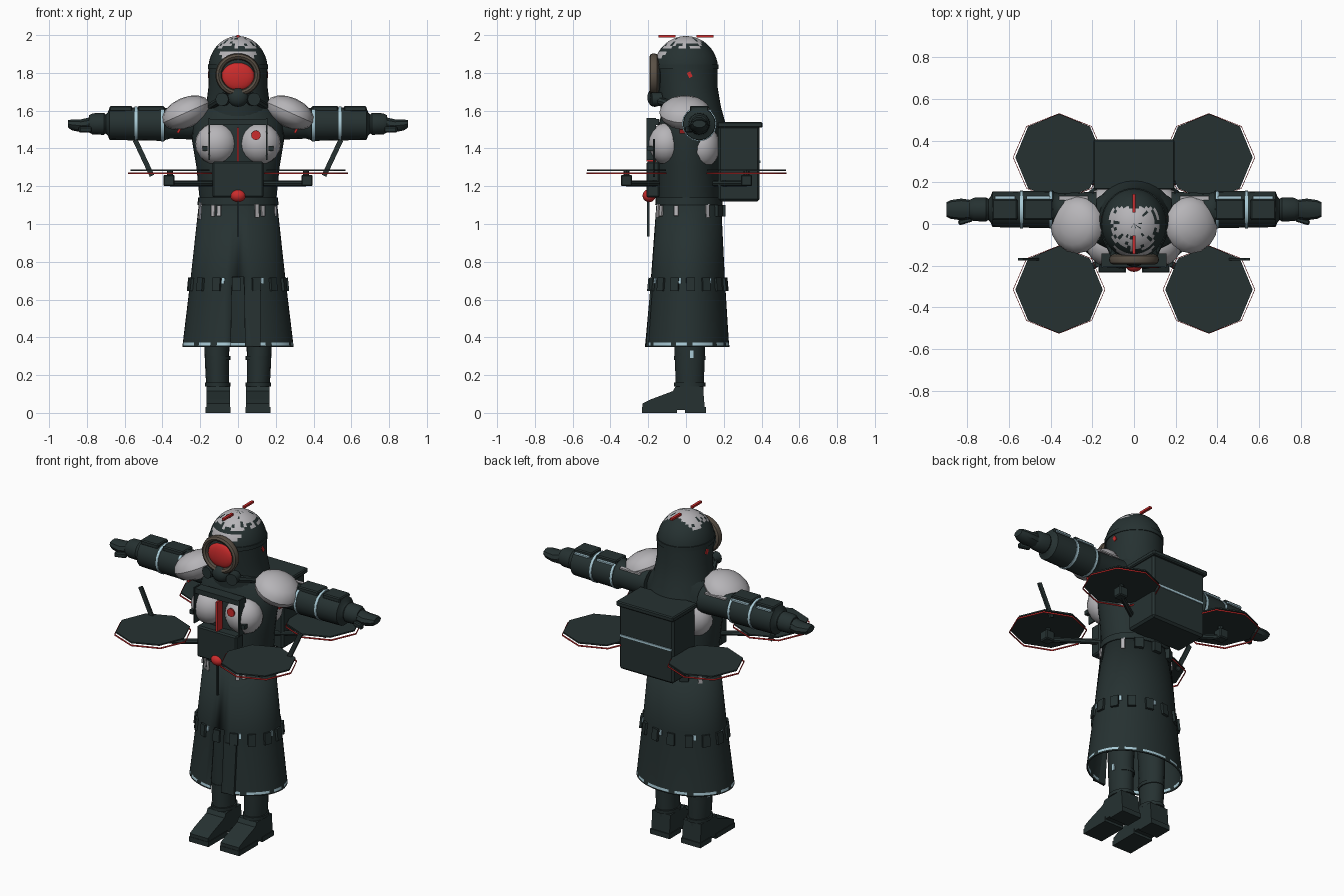
import bpy, bmesh, math, random
from mathutils import Vector, Matrix

random.seed(4)
if bpy.data.objects.get("Cube"):
    bpy.data.objects.remove(bpy.data.objects["Cube"])


def material(name, rgb):
    m = bpy.data.materials.new(name)
    m.use_nodes = True
    m.diffuse_color = (*rgb, 1)
    node = m.node_tree.nodes["Principled BSDF"]
    node.inputs["Base Color"].default_value = (*rgb, 1)
    node.inputs["Roughness"].default_value = 0.8
    return m


dark = material("dark teal cloth", (0.019, 0.031, 0.031))
white = material("pale grey plate", (0.47, 0.46, 0.48))
red = material("signal red", (0.6, 0.025, 0.025))
blue = material("pale blue trim", (0.4, 0.6, 0.68))
brown = material("brown rim", (0.1, 0.08, 0.06))


def finish(bm, name, mats, smooth=True):
    bmesh.ops.recalc_face_normals(bm, faces=bm.faces[:])
    mesh = bpy.data.meshes.new(name)
    bm.to_mesh(mesh)
    bm.free()
    obj = bpy.data.objects.new(name, mesh)
    bpy.context.collection.objects.link(obj)
    for m in mats if isinstance(mats, list) else [mats]:
        mesh.materials.append(m)
    if smooth:
        bpy.ops.object.select_all(action="DESELECT")
        obj.select_set(True)
        bpy.context.view_layer.objects.active = obj
        bpy.ops.object.shade_smooth_by_angle(angle=math.radians(35))
    return obj


def box(name, loc, size, mat=dark, rot=(0, 0, 0), bevel=0):
    bm = bmesh.new()
    bmesh.ops.create_cube(bm, size=1, matrix=Matrix.Diagonal((*size, 1)))
    obj = finish(bm, name, mat, False)
    obj.location, obj.rotation_euler = loc, rot
    if bevel:
        mod = obj.modifiers.new("bevel", "BEVEL")
        mod.width, mod.segments = bevel, 1
    return obj


def ball(name, loc, radii, mat, rot=(0, 0, 0), sides=20):
    bm = bmesh.new()
    bmesh.ops.create_uvsphere(bm, u_segments=sides, v_segments=sides // 2, radius=1,
                              matrix=Matrix.Diagonal((*radii, 1)))
    obj = finish(bm, name, mat)
    obj.location, obj.rotation_euler = loc, rot
    return obj


def loft(name, stations, mats, sides=24, axis="z", sign=1, caps=True, rule=None, skip=None):
    """Stations are (position, radius, radius, centre, centre) along the axis."""
    bm = bmesh.new()
    rings = []
    for t, ra, rb, ca, cb in stations:
        ring = []
        for k in range(sides):
            a = math.tau * k / sides
            u, v = ca + ra * math.cos(a), cb + rb * math.sin(a)
            ring.append(bm.verts.new((u, v, t) if axis == "z" else (sign * t, u, v)))
        rings.append(ring)
    for low, high in zip(rings, rings[1:]):
        for k in range(sides):
            n = (k + 1) % sides
            f = bm.faces.new((low[k], low[n], high[n], high[k]))
            if rule:
                f.material_index = rule(f.calc_center_median(), k)
            if skip and skip(f.calc_center_median()):
                bm.faces.remove(f)
    if caps:
        bm.faces.new(rings[0])
        bm.faces.new(rings[-1])
    return finish(bm, name, mats)


def bar(name, start, end, radius, mat=dark, sides=8):
    a, b = Vector(start), Vector(end)
    bm = bmesh.new()
    bmesh.ops.create_cone(bm, cap_ends=True, segments=sides, radius1=radius,
                          radius2=radius, depth=(b - a).length)
    obj = finish(bm, name, mat)
    obj.location = (a + b) / 2
    obj.rotation_euler = (b - a).to_track_quat("Z", "Y").to_euler()
    return obj


def around(name, degrees, rx, ry, z, size, mat, lean=0.0):
    """Small plate hung on the elliptical coat at an angle."""
    a = math.radians(degrees)
    box(name, (rx * math.cos(a), 0.01 + ry * math.sin(a), z), size, mat,
        (lean, 0, a + math.pi / 2))


# Long coat skirt, split at the front, with a broken trim along the hem
skirt = loft("coat_skirt", [(0.35, .295, .225, 0, .005), (0.358, .294, .224, 0, .005),
             (0.372, .292, .222, 0, .005), (0.72, .25, .195, 0, .01), (1.13, .205, .17, 0, .015)],
             [dark, blue], sides=48, caps=False,
             rule=lambda c, k: int(0.357 < c.z < 0.372 and k % 8 not in (0, 5)),
             skip=lambda c: abs(c.x) < .04 and c.y < 0 and c.z < 0.7)
solid = skirt.modifiers.new("cloth thickness", "SOLIDIFY")
solid.thickness = 0.008
box("front_flap", (.08, -.195, .5), (.08, .012, .3), dark, (-.07, 0, 0))

# Torso, belt and cowl
loft("torso", [(1.1, .2, .165, 0, .015), (1.3, .22, .165, 0, .01), (1.45, .245, .165, 0, .01),
               (1.55, .235, .16, 0, .02), (1.63, .17, .14, 0, .03)], dark, sides=32)
loft("belt", [(1.1, .214, .178, 0, .015), (1.14, .212, .176, 0, .015)], dark, sides=32)
loft("cowl", [(1.53, .19, .17, 0, .04), (1.62, .17, .16, 0, .025), (1.72, .157, .158, 0, .01),
              (1.83, .155, .165, 0, .003)], dark, sides=32)

# Belt rags and pouches, lower hanging tabs
for d in (-128, -118, -62, -52, -20, 35, 145, 200):
    around("belt_rag", d, .214, .18, 1.07, (.022, .008, random.uniform(.05, .1)), white, -.07)
for d in (60, 90, 120):
    around("belt_pouch", d, .215, .185, 1.07, (.05, .03, .06), dark)
for i, d in enumerate(range(-140, 220, 24)):
    around("coat_tab", d, .26, .205, .68, (.045, .014, .07), dark, -.1)
    if i % 2:
        around("tab_clip", d + 8, .253, .2, .7, (.014, .008, .03), blue, -.1)

# Chest and back plates, front panel and harness
for s in (-1, 1):
    ball("chest_plate", (s * .115, -.105, 1.425), (.112, .1, .11), white)
    ball("back_plate", (s * .125, .085, 1.41), (.105, .095, .115), white)
    box("harness_strap", (s * .152, -.185, 1.45), (.008, .05, .22))
    box("chest_stud", (s * .175, -.19, 1.4), (.025, .03, .025))
box("collar_bar", (0, -.175, 1.54), (.31, .065, .03))
box("belly_panel", (0, -.175, 1.235), (.27, .07, .19), bevel=.008)
box("chest_stripe", (0, -.185, 1.42), (.012, .05, .18), red)
bar("chest_badge", (.095, -.201, 1.47), (.095, -.209, 1.47), .025, red, 16)
ball("buckle_ball", (0, -.195, 1.15), (.042, .035, .034), red)
box("buckle_pin", (0, -.2, 1.03), (.012, .012, .19))


# Helmet dome with worn pale paint on the crown and brow
def worn(c, k):
    brow = 1.87 < c.z < 1.91 and abs(c.x) < .09 and c.y < 0
    crown = c.z > 1.935 and c.y < .08 and random.random() < (.93 if c.z > 1.95 else .55)
    return int(brow or crown)


dome = []
for i in range(15):
    a = math.pi / 2 * i / 14.2
    dome.append((1.82 + .175 * math.sin(a), .157 * math.cos(a), .17 * math.cos(a), 0, 0))
loft("helmet_dome", dome, [dark, white], sides=40, rule=worn)
loft("helmet_band", [(1.82, .16, .173, 0, 0), (1.845, .16, .173, 0, 0)], dark, sides=40)
for y in (-.1, .1):
    box("crest_strip", (0, y, 1.994), (.016, .09, .012), red)
for s in (-1, 1):
    box("temple_mark", (s * .155, .02, 1.79), (.008, .02, .03), red, (.5, 0, 0))

# Face: rim, red visor and breathing mask
bm = bmesh.new()
rows = []
for i in range(28):
    a = math.tau * i / 28
    rows.append([bm.verts.new(((.103 + .017 * math.cos(b)) * math.cos(a),
                               -.17 + .024 * math.sin(b),
                               1.79 + (.097 + .017 * math.cos(b)) * math.sin(a)))
                 for b in (math.tau * j / 8 for j in range(8))])
for i in range(28):
    for j in range(8):
        p, q, n = rows[i], rows[(i + 1) % 28], (j + 1) % 8
        bm.faces.new((p[j], q[j], q[n], p[n]))
finish(bm, "face_rim", brown)
ball("face_lining", (0, -.15, 1.79), (.105, .022, .1), dark)
ball("visor", (0, -.163, 1.78), (.088, .025, .075), red)
ball("mask_snout", (0, -.165, 1.67), (.055, .04, .05), dark)
for s in (-1, 1):
    bar("mask_filter", (s * .075, -.13, 1.66), (s * .085, -.185, 1.66), .035, dark, 12)
    bar("mask_hose", (s * .085, -.165, 1.66), (s * .15, -.03, 1.62), .02)

# Arms, cuffs, hands, shoulders, legs and boots
for s in (-1, 1):
    ball("shoulder_plate", (s * .275, -.005, 1.59), (.135, .137, .08), white,
         (0, s * .42, 0), 16)
    arm = [(.18, .085), (.36, .078), (.385, .085), (.39, .09), (.68, .085), (.69, .06), (.7, .05),
           (.71, .058), (.77, .056), (.79, .045)]
    loft("arm", [(t, r, r, .07, 1.53) for t, r in arm], dark, 16, "x", s)
    for t in (.4, .54):
        loft("arm_ring", [(t - .007, .092, .092, .07, 1.53), (t + .007, .092, .092, .07, 1.53)],
             blue, 16, "x", s)
    for t, w in ((.46, .14), (.62, .12)):
        box("arm_case", (s * t, .07, 1.61), (w, .1, .03), bevel=.006)
        box("arm_trim", (s * t, .125, 1.602), (w * .8, .02, .009), blue)
    box("sleeve_trim", (s * .29, .125, 1.593), (.14, .02, .009), white)
    box("arm_mark", (s * .31, -.015, 1.5), (.012, .04, .04), red, (0, .5, 0))
    loft("hand", [(.78, .045, .043, .07, 1.525), (.83, .052, .036, .07, 1.52),
                  (.88, .045, .03, .07, 1.525), (.9, .035, .02, .07, 1.53)], dark, 10, "x", s)
    box("thumb", (s * .81, .015, 1.5), (.07, .025, .03), rot=(0, 0, s * -.3), bevel=.006)

    loft("leg", [(.1, .058, .072, s * .105, .02), (.2, .062, .076, s * .11, .02),
                 (.35, .066, .082, s * .112, .02), (.9, .08, .09, s * .1, .02)], dark, 16)
    for z in (.14, .28):
        loft("leg_strap", [(z, .067, .083, s * .108, .02), (z + .02, .068, .084, s * .108, .02)],
             dark, 16)
    box("leg_tag", (s * .174, .03, .31), (.008, .02, .04), blue)
    bm = bmesh.new()
    side = [bm.verts.new((s * .105 - .062, y, z)) for y, z in (
        (-.23, .015), (-.23, .05), (-.19, .07), (-.07, .115), (-.055, .14), (.09, .14), (.1, .015))]
    face = bm.faces.new(side)
    out = bmesh.ops.extrude_face_region(bm, geom=[face])["geom"]
    bmesh.ops.translate(bm, vec=(.124, 0, 0),
                        verts=[v for v in out if isinstance(v, bmesh.types.BMVert)])
    finish(bm, "boot", dark, False)
    box("boot_sole", (s * .105, -.14, .015), (.132, .185, .03))
    box("boot_heel", (s * .105, .05, .015), (.132, .11, .03))

# Backpack
box("backpack", (0, .28, 1.32), (.37, .22, .4), bevel=.012)
box("backpack_lid", (0, .285, 1.525), (.39, .24, .03), bevel=.006)
box("backpack_stripe", (0, .391, 1.33), (.35, .008, .012), blue)

# Four rotors on outrigger bars, plus front antenna sticks
for s in (-1, 1):
    for y, root in ((-.315, -.15), (.32, .15)):
        bar("outrigger", (s * .12, root, 1.215), (s * .36, y, 1.215), .016)
        box("rotor_motor", (s * .365, y, 1.23), (.06, .06, .06), bevel=.006)
        bar("rotor_shaft", (s * .36, y, 1.24), (s * .36, y, 1.285), .015)
        loft("rotor_disc", [(1.281, .21, .21, s * .36, y), (1.289, .21, .21, s * .36, y)], dark, 8)
        guard = loft("rotor_guard", [(1.264, .222, .212, s * .36, y),
                                     (1.273, .222, .212, s * .36, y)], red, 8, caps=False)
        guard.modifiers.new("thin wall", "SOLIDIFY").thickness = .003
    box("antenna_stick", (s * .5, -.17, 1.35), (.026, .012, .21), rot=(0, s * .44, 0))
